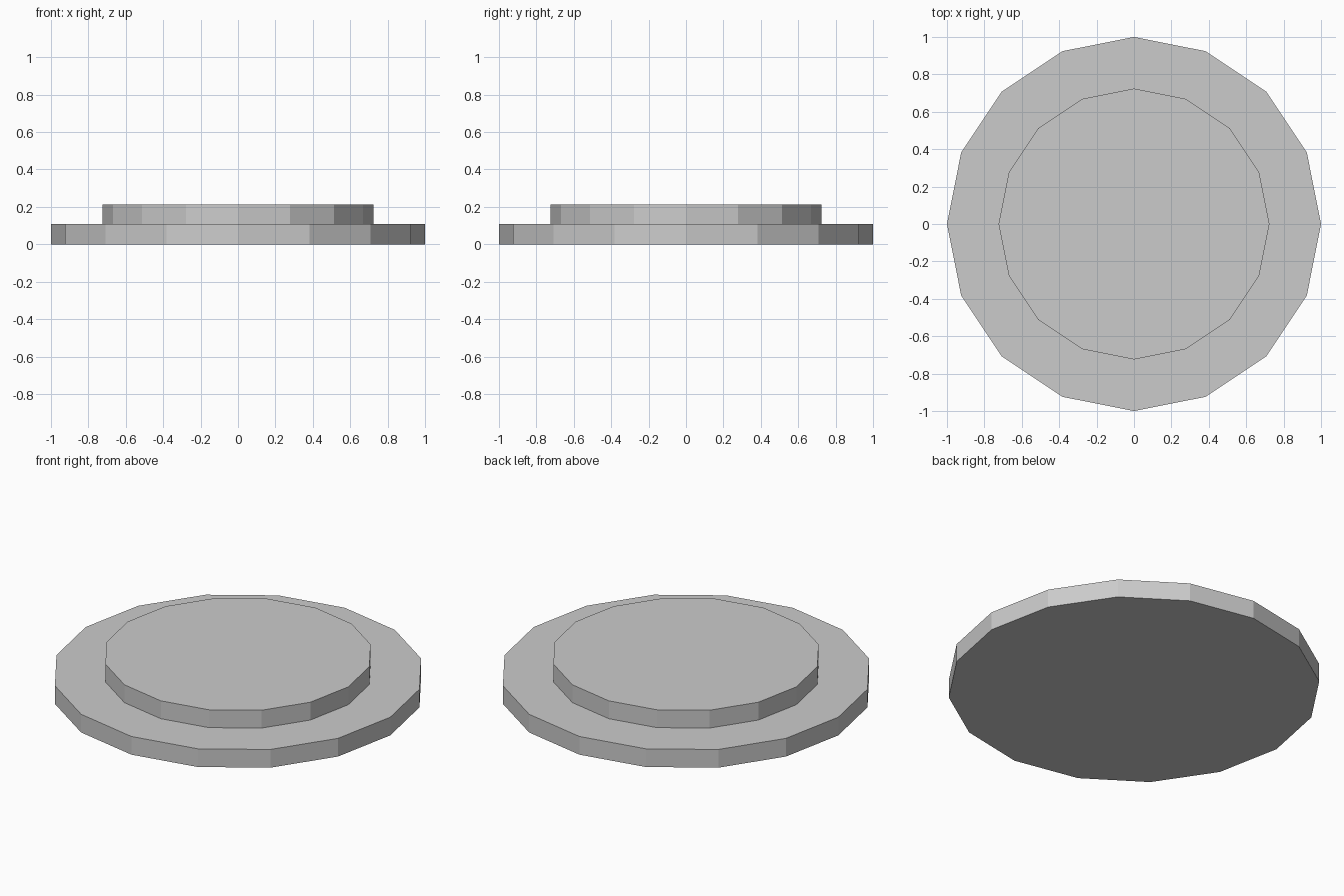
import bpy
import bmesh
from math import cos, sin, tau

if "Cube" in bpy.data.objects:
    bpy.data.objects.remove(bpy.data.objects["Cube"])

SIDES = 16
# stepped profile: (radius, height)
PROFILE = [(1.0, 0.0), (1.0, 0.108), (0.724, 0.108), (0.724, 0.214)]

bm = bmesh.new()
rings = [[bm.verts.new((r * cos(tau * i / SIDES), r * sin(tau * i / SIDES), z))
          for i in range(SIDES)] for r, z in PROFILE]

# walls and ledge
for low, high in zip(rings, rings[1:]):
    for i in range(SIDES):
        j = (i + 1) % SIDES
        bm.faces.new((low[i], low[j], high[j], high[i]))

# underside and top
bm.faces.new(rings[0][::-1])
bm.faces.new(rings[-1])

mesh = bpy.data.meshes.new("stepped_round_plinth")
bm.to_mesh(mesh)
bm.free()
plinth = bpy.data.objects.new("stepped_round_plinth", mesh)
bpy.context.collection.objects.link(plinth)
